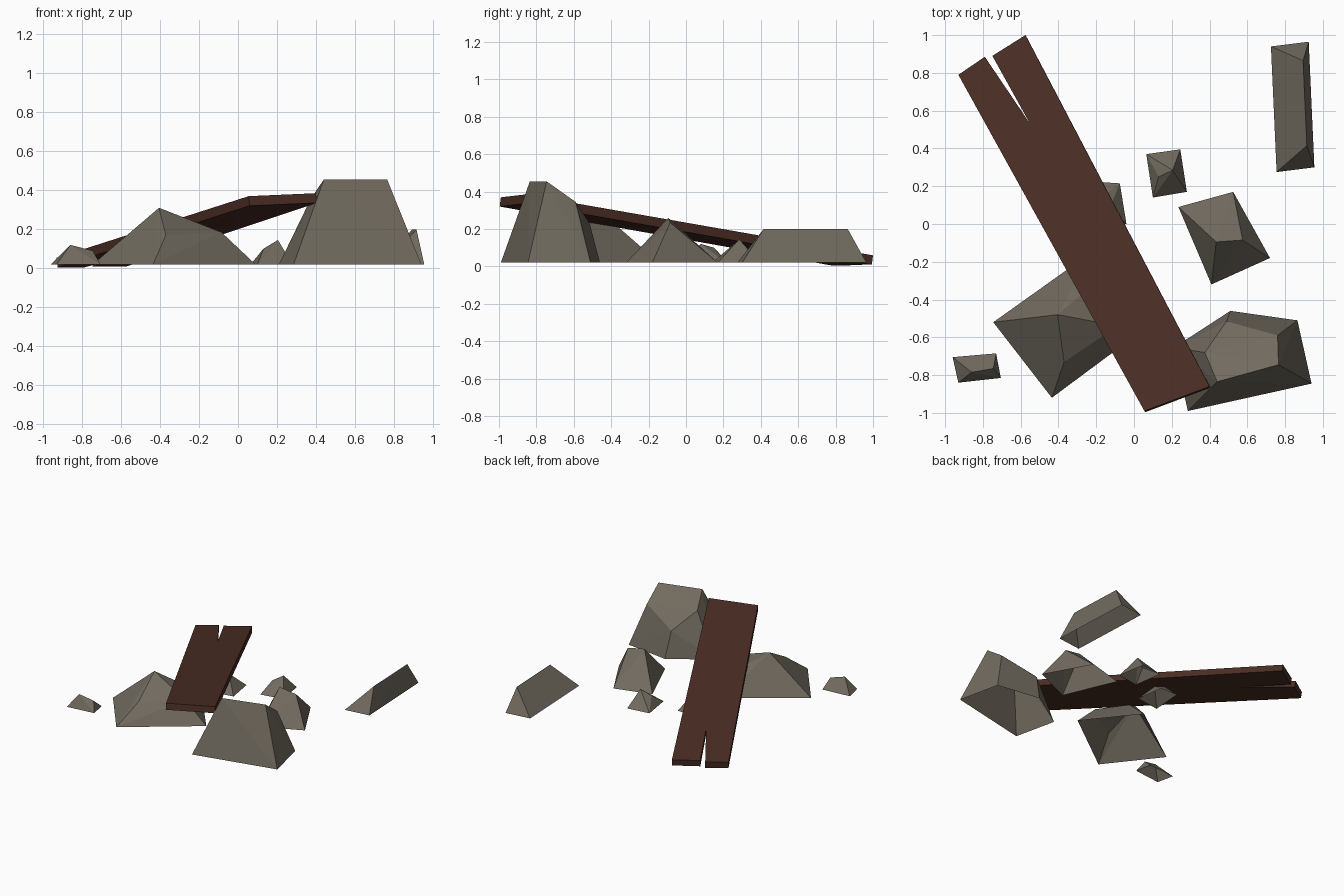
import bpy, bmesh
from mathutils import Vector

if "Cube" in bpy.data.objects:
    bpy.data.objects.remove(bpy.data.objects["Cube"])

def material(name, rgb):
    m = bpy.data.materials.new(name)
    m.diffuse_color = (*rgb, 1)
    m.use_nodes = True
    m.node_tree.nodes["Principled BSDF"].inputs["Base Color"].default_value = m.diffuse_color
    return m

STONE = material("grey stone", (0.165, 0.145, 0.114))
WOOD = material("dark wood", (0.070, 0.027, 0.018))
FLOOR = 0.02  # height of the rocks' open undersides

def finish(bm, name, mat):
    bmesh.ops.recalc_face_normals(bm, faces=bm.faces)
    mesh = bpy.data.meshes.new(name)
    bm.to_mesh(mesh)
    bm.free()
    mesh.materials.append(mat)
    bpy.context.collection.objects.link(bpy.data.objects.new(name, mesh))

def rock(name, base, tops):
    """Faceted boulder: hull of a ground outline and a few top points, open below."""
    bm = bmesh.new()
    for p in [(x, y, FLOOR) for x, y in base] + tops:
        bm.verts.new(p)
    bmesh.ops.convex_hull(bm, input=bm.verts)
    under = [f for f in bm.faces if all(v.co.z < FLOOR + 0.001 for v in f.verts)]
    bmesh.ops.delete(bm, geom=under, context='FACES_ONLY')
    loose = [v for v in bm.verts if not v.link_faces]
    bmesh.ops.delete(bm, geom=loose, context='VERTS')
    # recalc on an open shell can be ambiguous, finish() keeps hull orientation outward
    finish(bm, name, STONE)

# Boulders
rock("large_right_rock",
     [(.285, -.99), (.94, -.845), (.865, -.51), (.51, -.46), (.21, -.655)],
     [(.44, -.835, .455), (.765, -.745, .455), (.76, -.59, .345),
      (.49, -.515, .23), (.375, -.68, .36)])
rock("large_left_rock",
     [(-.745, -.52), (-.435, -.92), (.09, -.53), (-.217, -.144)],
     [(-.405, -.48, .31), (-.37, -.73, .17), (-.085, -.54, .185), (-.25, -.35, .2)])
rock("medium_rock",
     [(.235, .09), (.525, .17), (.72, -.18), (.41, -.32)],
     [(.435, -.095, .26), (.575, -.085, .235)])
rock("long_rock",
     [(.725, .94), (.925, .965), (.955, .30), (.755, .275)],
     [(.895, .865, .2), (.915, .415, .2)])
rock("small_middle_rock",
     [(.065, .37), (.245, .395), (.28, .17), (.10, .14)],
     [(.205, .285, .145), (.13, .25, .10)])
rock("small_left_rock",
     [(-.96, -.705), (-.73, -.685), (-.705, -.815), (-.93, -.84)],
     [(-.86, -.785, .12), (-.745, -.765, .09)])
rock("rock_under_plank",
     [(-.04, 0), (-.075, .215), (-.22, .225), (-.24, -.03)],
     [(-.13, .08, .12), (-.16, .15, .10)])

# Leaning plank with a split end: outline on a tilted plane, thickened downwards
outline = [(-.93, .79), (.055, -.99), (.40, -.86), (-.575, 1.0),
           (-.75, .89), (-.55, .53), (-.79, .885)]
SLOPE_X, SLOPE_Y, HEIGHT = .0913, -.127, .239
normal = Vector((-SLOPE_X, -SLOPE_Y, 1)).normalized()
bm = bmesh.new()
top = [bm.verts.new((x, y, HEIGHT + SLOPE_X * x + SLOPE_Y * y)) for x, y in outline]
face = bm.faces.new(top)
ext = bmesh.ops.extrude_face_region(bm, geom=[face], use_keep_orig=True)
low = [g for g in ext["geom"] if isinstance(g, bmesh.types.BMVert)]
bmesh.ops.translate(bm, verts=low, vec=normal * -0.05)
finish(bm, "split_plank", WOOD)
